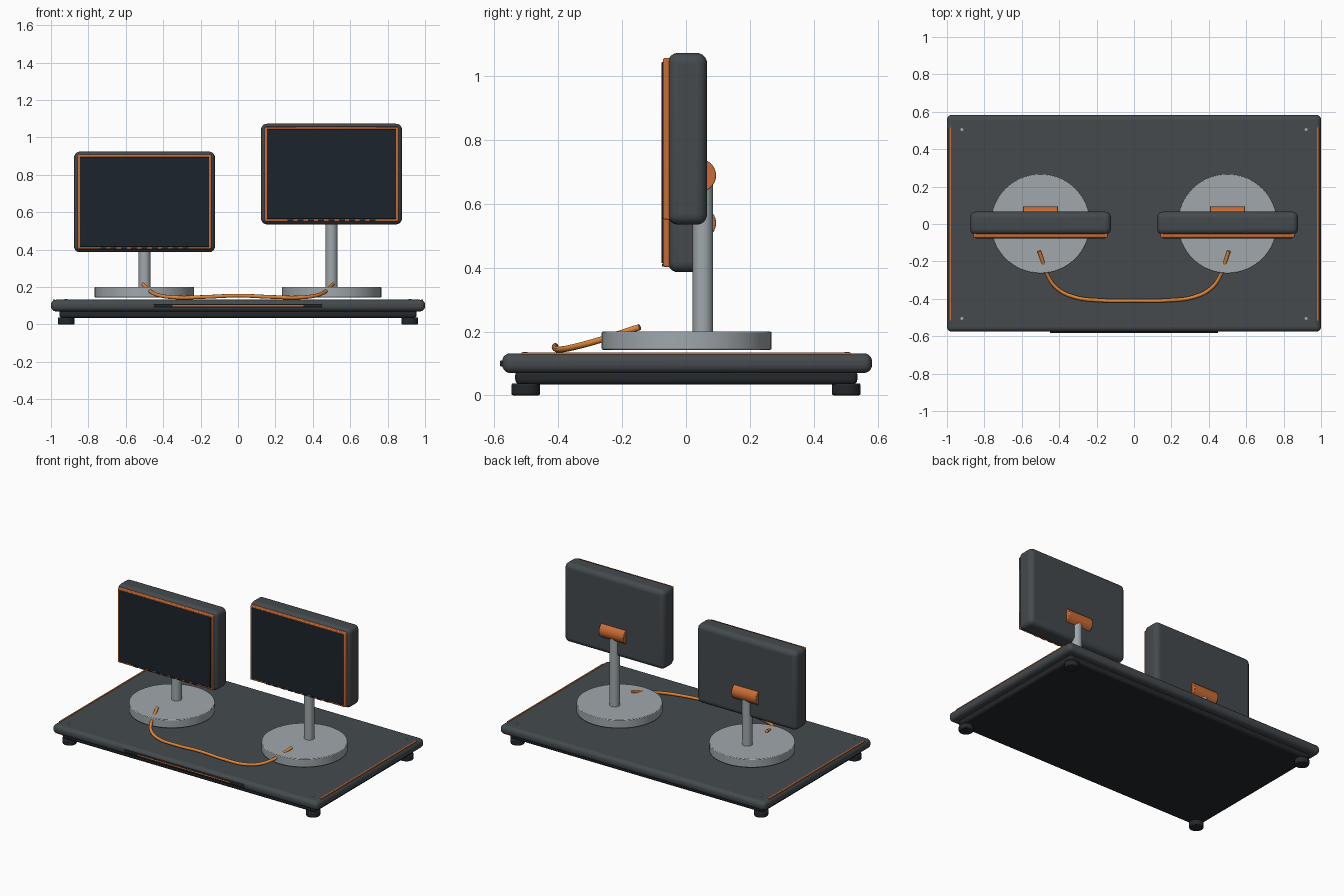
import bpy, math
from mathutils import Vector

if "Cube" in bpy.data.objects:
    bpy.data.objects.remove(bpy.data.objects["Cube"])


def material(name, rgb):
    m = bpy.data.materials.new(name)
    m.diffuse_color = (*rgb, 1)
    m.use_nodes = True
    m.node_tree.nodes["Principled BSDF"].inputs["Base Color"].default_value = m.diffuse_color
    return m


SHELL = material("shell_grey", (0.058, 0.068, 0.075))
DARK = material("dark_rubber", (0.018, 0.021, 0.025))
SCREEN = material("screen_glass", (0.011, 0.018, 0.024))
METAL = material("brushed_metal", (0.35, 0.39, 0.41))
ORANGE = material("orange_trim", (0.60, 0.15, 0.035))
CABLE = material("cable_orange", (0.75, 0.24, 0.04))


def finish(ob, name, mat, bevel=0, segments=3):
    ob.name = name
    ob.data.materials.append(mat)
    if bevel:
        mod = ob.modifiers.new("bevel", "BEVEL")
        mod.width, mod.segments = bevel, segments
        mod.limit_method, mod.angle_limit = "ANGLE", math.radians(40)
    bpy.ops.object.shade_smooth_by_angle(angle=math.radians(35))
    return ob


def box(name, x, y, z, mat, bevel=0, segments=3):
    """Box from (min, max) ranges on each axis."""
    bpy.ops.mesh.primitive_cube_add(size=1, location=[sum(r) / 2 for r in (x, y, z)])
    ob = bpy.context.object
    ob.scale = [r[1] - r[0] for r in (x, y, z)]
    bpy.ops.object.transform_apply(location=False, rotation=False, scale=True)
    return finish(ob, name, mat, bevel, segments)


def cylinder(name, r, start, end, mat, bevel=0, sides=48):
    """Cylinder between two points."""
    a, b = Vector(start), Vector(end)
    bpy.ops.mesh.primitive_cylinder_add(
        vertices=sides, radius=r, depth=(b - a).length, location=(a + b) / 2,
        rotation=(b - a).to_track_quat("Z", "Y").to_euler())
    return finish(bpy.context.object, name, mat, bevel, 2)


# Desk platform with darker plinth underneath
box("platform", (-1, 1), (-0.576, 0.583), (0.07, 0.132), SHELL, 0.026, 5)
box("plinth", (-0.955, 0.955), (-0.535, 0.537), (0.034, 0.08), DARK, 0.016, 4)

# Front lip with orange accent
box("front_lip", (-0.45, 0.45), (-0.583, -0.56), (0.090, 0.110), DARK, 0.004, 2)
box("front_accent", (-0.35, 0.35), (-0.5835, -0.57), (0.097, 0.103), ORANGE)

# Feet, corner screws and side trims
for sx in (-1, 1):
    for sy in (-1, 1):
        cylinder("foot", 0.045, (sx * 0.918, sy * 0.502, 0),
                 (sx * 0.918, sy * 0.502, 0.038), DARK, 0.006, 32)
        cylinder("corner_screw", 0.008, (sx * 0.92, sy * 0.505, 0.125),
                 (sx * 0.92, sy * 0.505, 0.136), METAL, 0, 16)
    box("side_trim", (sx * 0.983 - 0.005, sx * 0.983 + 0.005), (-0.515, 0.515),
        (0.12, 0.134), ORANGE)


def display(x, z):
    """One display with its stand; z is the centre height of the panel."""
    cylinder("stand_base", 0.266, (x, 0.002, 0.143), (x, 0.002, 0.2), METAL, 0.004, 64)
    cylinder("stand_pole", 0.032, (x, 0.053, 0.19), (x, 0.053, z - 0.115), METAL, 0, 32)
    cylinder("tilt_hinge", 0.052, (x - 0.093, 0.042, z - 0.115),
             (x + 0.093, 0.042, z - 0.115), ORANGE, 0.003, 40)
    box("display_body", (x - 0.377, x + 0.377), (-0.057, 0.066),
        (z - 0.269, z + 0.269), SHELL, 0.032, 5)
    box("display_frame", (x - 0.358, x + 0.358), (-0.072, -0.045),
        (z - 0.253, z + 0.253), ORANGE, 0.005, 2)
    box("display_screen", (x - 0.346, x + 0.346), (-0.077, -0.06),
        (z - 0.241, z + 0.241), SCREEN, 0.004, 2)
    # Row of vents along the lower frame edge
    for i in range(9):
        vx = x + (i - 4) * 0.055
        box("frame_vent", (vx - 0.016, vx + 0.016), (-0.075, -0.06),
            (z - 0.251, z - 0.243), DARK)


display(-0.5, 0.655)
display(0.5, 0.804)

# Cable linking the two stand bases
half = [(-0.507, -0.145, 0.214), (-0.485, -0.21, 0.193), (-0.462, -0.275, 0.172),
        (-0.41, -0.345, 0.153), (-0.32, -0.39, 0.144), (-0.18, -0.408, 0.147)]
path = half + [(0, -0.41, 0.154)] + [(-x, y, z) for x, y, z in reversed(half)]
curve = bpy.data.curves.new("link_cable", "CURVE")
curve.dimensions = "3D"
curve.bevel_depth, curve.bevel_resolution = 0.01, 3
curve.use_fill_caps = True
spline = curve.splines.new("BEZIER")
spline.bezier_points.add(len(path) - 1)
for point, co in zip(spline.bezier_points, path):
    point.co = co
    point.handle_left_type = point.handle_right_type = "AUTO"
spline.resolution_u = 8
curve.materials.append(CABLE)
cable = bpy.data.objects.new("link_cable", curve)
bpy.context.collection.objects.link(cable)
